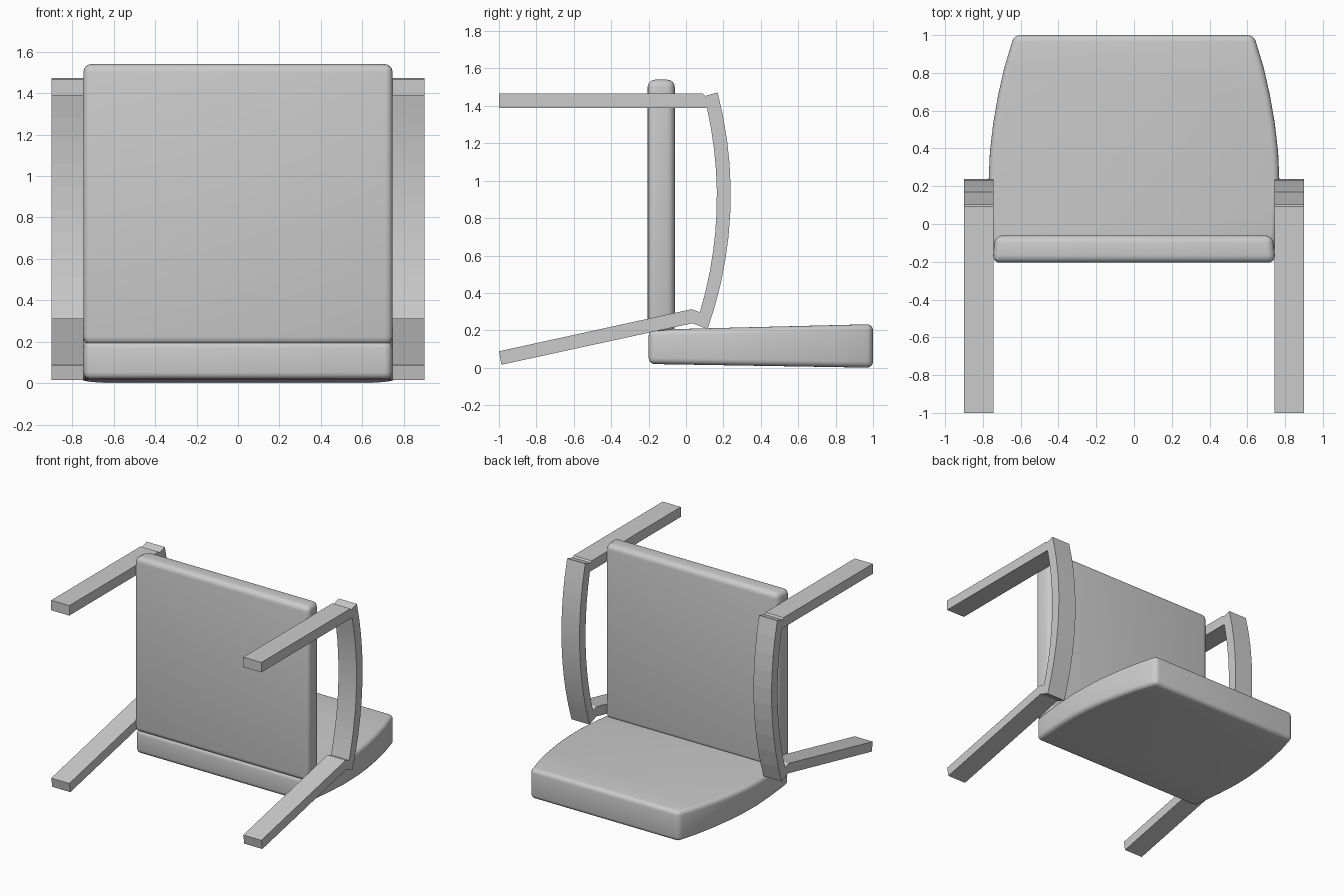
import bpy, bmesh, math
from mathutils import Vector

if "Cube" in bpy.data.objects:
    bpy.data.objects.remove(bpy.data.objects["Cube"])


def make_object(name, bm, angle=None):
    bmesh.ops.recalc_face_normals(bm, faces=bm.faces[:])
    mesh = bpy.data.meshes.new(name)
    bm.to_mesh(mesh)
    bm.free()
    obj = bpy.data.objects.new(name, mesh)
    bpy.context.collection.objects.link(obj)
    if angle is not None:
        bpy.ops.object.select_all(action='DESELECT')
        bpy.context.view_layer.objects.active = obj
        obj.select_set(True)
        bpy.ops.object.shade_smooth_by_angle(angle=math.radians(angle))
    return obj


def prism(ring_a, ring_b):
    """Solid between two matching closed loops of points."""
    bm = bmesh.new()
    a = [bm.verts.new(p) for p in ring_a]
    b = [bm.verts.new(p) for p in ring_b]
    bm.faces.new(a)
    bm.faces.new(b[::-1])
    n = len(a)
    for i in range(n):
        j = (i + 1) % n
        bm.faces.new((a[i], b[i], b[j], a[j]))
    return bm


def round_edges(bm, radius):
    bm.normal_update()
    sharp = [e for e in bm.edges if e.calc_face_angle(0) > math.radians(30)]
    bmesh.ops.bevel(bm, geom=sharp, offset=radius, segments=4, profile=0.5,
                    affect='EDGES', clamp_overlap=True)


def arc(p0, p1, p2, n):
    """n + 1 points on the circle through three points."""
    a, b, c = Vector(p0), Vector(p1), Vector(p2)
    d = 2 * (a.x * (b.y - c.y) + b.x * (c.y - a.y) + c.x * (a.y - b.y))
    s = [v.length_squared for v in (a, b, c)]
    o = Vector(((s[0] * (b.y - c.y) + s[1] * (c.y - a.y) + s[2] * (a.y - b.y)) / d,
                (s[0] * (c.x - b.x) + s[1] * (a.x - c.x) + s[2] * (b.x - a.x)) / d))
    r = (a - o).length
    t0 = math.atan2(a.y - o.y, a.x - o.x)
    t1 = math.atan2(c.y - o.y, c.x - o.x)
    return [(o.x + r * math.cos(t0 + (t1 - t0) * i / n),
             o.y + r * math.sin(t0 + (t1 - t0) * i / n)) for i in range(n + 1)]


# Seat cushion: upright slab, slightly narrower on its +y side
front = [(-0.75, -0.205, 0.185), (0.75, -0.205, 0.185),
         (0.75, -0.205, 1.54), (-0.75, -0.205, 1.54)]
rear = [(x * 0.98, -0.06, z) for x, y, z in front]
bm = prism(front, rear)
round_edges(bm, 0.04)
make_object("seat", bm, 40)

# Backrest cushion: lying flat, bowed sides, thicker toward the far end
side = [(0.74, -0.2), (0.752, -0.08), (0.763, 0.06), (0.77, 0.22), (0.763, 0.38),
        (0.746, 0.53), (0.72, 0.68), (0.686, 0.83), (0.635, 1.0)]
outline = side + [(-x, y) for x, y in reversed(side)]
bottom = [(x, y, 0.02 * (1 - (y + 0.2) / 1.2)) for x, y in outline]
top = [(x, y, 0.203 + 0.03 * (y + 0.2) / 1.2) for x, y in outline]
bm = prism(bottom, top)
round_edges(bm, 0.033)
make_object("backrest", bm, 40)

# Side frames: two legs joined by a bowed armrest, one strip profile in y, z
outer = arc((0.169, 1.472), (0.239, 0.945), (0.115, 0.206), 10)
inner = arc((0.074, 0.297), (0.165, 0.93), (0.112, 1.388), 10)
profile = ([(-1, 1.465), (0.092, 1.465), (0.102, 1.453)] + outer +
           [(0.035, 0.238), (-0.987, 0.016), (-1, 0.088), (0.03, 0.313)] +
           inner + [(-1, 1.388)])
for name, sx, angle in (("left_leg_frame", -1, None), ("right_leg_frame", 1, 20)):
    bm = prism([(sx * 0.745, y, z) for y, z in profile],
               [(sx * 0.9, y, z) for y, z in profile])
    make_object(name, bm, angle)
